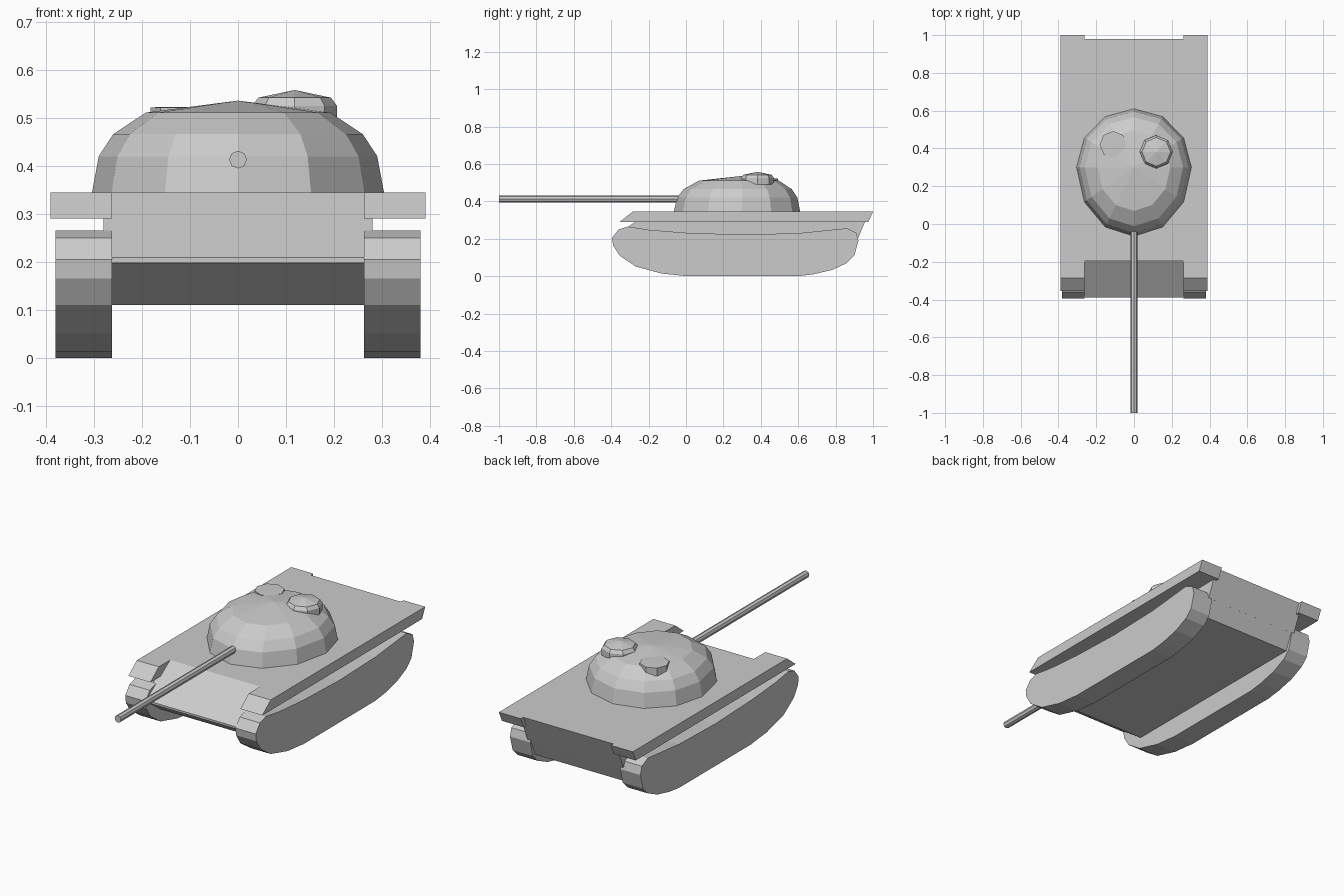
import bpy, bmesh, math

if "Cube" in bpy.data.objects:
    bpy.data.objects.remove(bpy.data.objects["Cube"])


def make_object(name, bm):
    bmesh.ops.recalc_face_normals(bm, faces=bm.faces)
    mesh = bpy.data.meshes.new(name)
    bm.to_mesh(mesh)
    bm.free()
    ob = bpy.data.objects.new(name, mesh)
    bpy.context.collection.objects.link(ob)
    return ob


def extrude_profile(name, profile, x0, x1, mirrored=False):
    """Extrude a (y, z) side profile from x0 to x1."""
    bm = bmesh.new()
    face = bm.faces.new([bm.verts.new((x0, y, z)) for y, z in profile])
    out = bmesh.ops.extrude_face_region(bm, geom=[face], use_keep_orig=True)
    moved = [v for v in out["geom"] if isinstance(v, bmesh.types.BMVert)]
    bmesh.ops.translate(bm, verts=moved, vec=(x1 - x0, 0, 0))
    ob = make_object(name, bm)
    if mirrored:
        ob.modifiers.new("mirror", "MIRROR").use_axis[0] = True
    return ob


def ringed_dome(name, cx, cy, sides, rings, apex, front=1.0, rear=1.0):
    """Stack (radius, z) rings; front and rear stretch the y radius."""
    bm = bmesh.new()
    loops = []
    for r, z in rings:
        loop = []
        for i in range(sides):
            a = math.tau * i / sides
            s = math.sin(a)
            loop.append(bm.verts.new((cx + r * math.cos(a),
                                      cy + r * s * (rear if s > 0 else front), z)))
        loops.append(loop)
    for lo, hi in zip(loops, loops[1:]):
        for i in range(sides):
            j = (i + 1) % sides
            bm.faces.new((lo[i], lo[j], hi[j], hi[i]))
    bm.faces.new(loops[0])
    top = bm.verts.new((cx, cy, apex))
    for i in range(sides):
        bm.faces.new((loops[-1][i], loops[-1][(i + 1) % sides], top))
    return make_object(name, bm)


# Hull: wide upper body and narrower belly
extrude_profile("upper_hull", [(-0.39, 0.198), (-0.39, 0.209), (-0.19, 0.345),
                               (0.98, 0.345), (0.918, 0.198)], -0.28, 0.28)
extrude_profile("lower_hull", [(-0.39, 0.203), (-0.26, 0.11),
                               (0.88, 0.11), (0.92, 0.203)], -0.262, 0.262)

# Fenders over both tracks
extrude_profile("fenders", [(-0.355, 0.29), (-0.285, 0.345),
                            (1.0, 0.345), (0.975, 0.29)], 0.262, 0.39, True)

# Track units with sagging top run
extrude_profile("tracks", [
    (-0.02, 0.003), (-0.13, 0.014), (-0.27, 0.052), (-0.355, 0.11),
    (-0.39, 0.165), (-0.395, 0.205), (-0.36, 0.25), (-0.31, 0.265),
    (-0.2, 0.248), (0.0, 0.232), (0.3, 0.222), (0.6, 0.23), (0.86, 0.256),
    (0.91, 0.232), (0.922, 0.19), (0.9, 0.11), (0.86, 0.07),
    (0.78, 0.033), (0.68, 0.01), (0.6, 0.0), (0.0, 0.0)], 0.262, 0.38, True)

# Egg-shaped turret with roof fittings
ringed_dome("turret", 0, 0.3, 12,
            [(0.305, 0.34), (0.29, 0.42), (0.26, 0.466), (0.192, 0.511)],
            0.536, front=1.2, rear=1.02)
ringed_dome("commander_cupola", 0.118, 0.382, 8,
            [(0.088, 0.49), (0.088, 0.525), (0.076, 0.542)], 0.558)
ringed_dome("roof_hatch", -0.11, 0.42, 8, [(0.072, 0.48), (0.072, 0.522)], 0.523)

# Gun barrel
bm = bmesh.new()
bmesh.ops.create_cone(bm, cap_ends=True, segments=8, radius1=0.0185,
                      radius2=0.0185, depth=1.05)
gun = make_object("gun_barrel", bm)
gun.rotation_euler = (math.pi / 2, 0, 0)
gun.location = (0, -0.475, 0.413)
